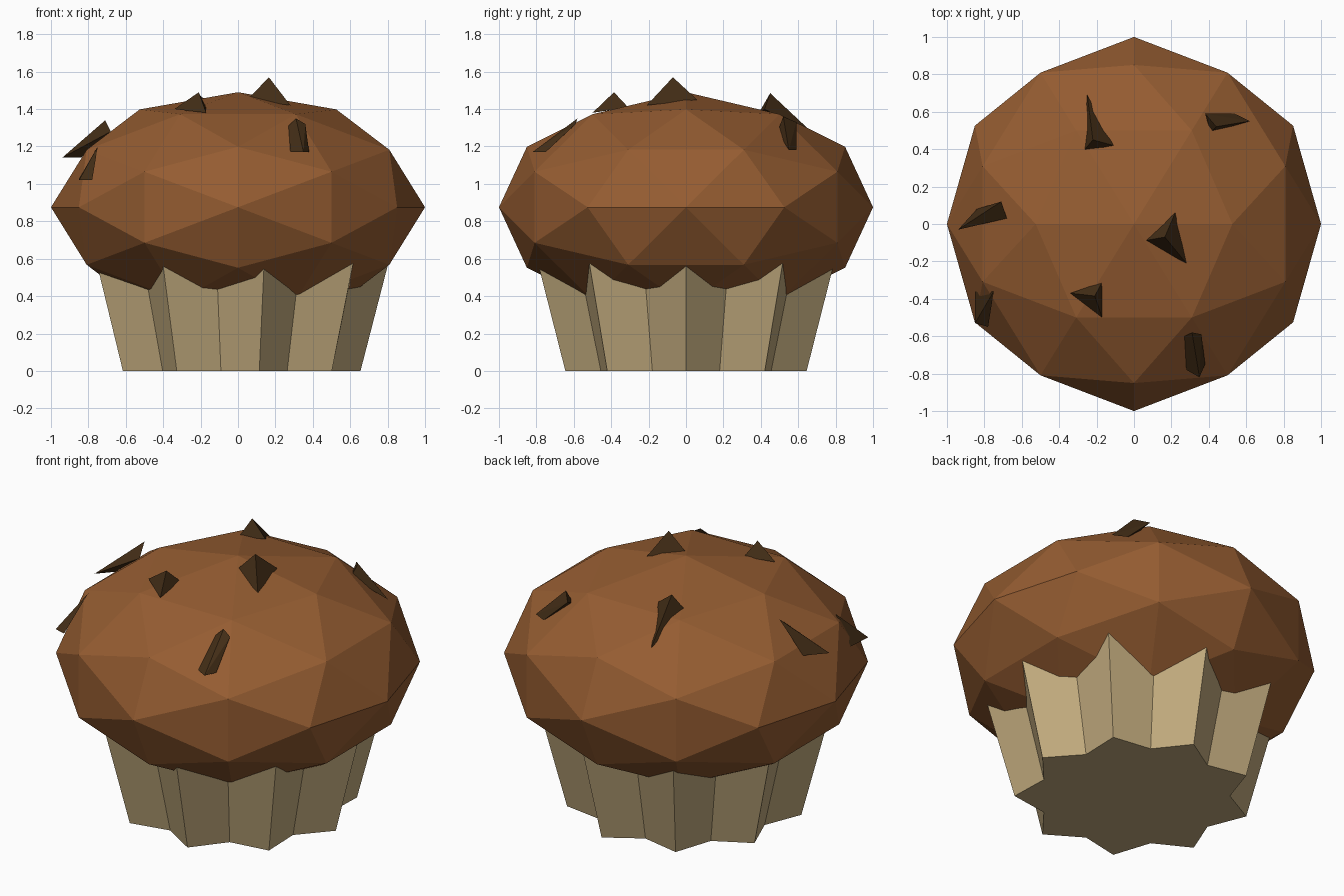
import bpy, bmesh
from math import cos, sin, pi
from mathutils import Vector

cube = bpy.data.objects.get("Cube")
if cube:
    bpy.data.objects.remove(cube, do_unlink=True)


def material(name, color):
    mat = bpy.data.materials.new(name)
    mat.use_nodes = True
    mat.diffuse_color = (*color, 1)
    mat.node_tree.nodes["Principled BSDF"].inputs["Base Color"].default_value = (*color, 1)
    return mat


def add_object(name, bm, mat):
    bmesh.ops.recalc_face_normals(bm, faces=bm.faces)
    mesh = bpy.data.meshes.new(name)
    bm.to_mesh(mesh)
    bm.free()
    mesh.materials.append(mat)
    obj = bpy.data.objects.new(name, mesh)
    bpy.context.collection.objects.link(obj)
    return obj


def hull(points):
    bm = bmesh.new()
    for p in points:
        bm.verts.new(p)
    result = bmesh.ops.convex_hull(bm, input=bm.verts)
    loose = {v for v in result["geom_interior"] if isinstance(v, bmesh.types.BMVert)}
    bmesh.ops.delete(bm, geom=list(loose), context="VERTS")
    return bm


crust = material("baked brown", (0.30, 0.108, 0.031))
paper = material("tan paper", (0.53, 0.40, 0.205))
chocolate = material("dark chocolate", (0.055, 0.026, 0.008))

# Muffin top: icosahedron split once into a faceted, squashed ball
golden = (1 + 5 ** 0.5) / 2
corners = []
for a in (-1, 1):
    for b in (-golden, golden):
        corners += [(b, a, 0), (0, b, a), (a, 0, b)]
bm = hull(corners)
bmesh.ops.subdivide_edges(bm, edges=bm.edges, cuts=1, use_grid_fill=True)
bmesh.ops.triangulate(bm, faces=bm.faces)
for v in bm.verts:
    v.co.normalize()
    v.co = Vector((v.co.x, v.co.y, v.co.z * 0.615 + 0.875))
add_object("muffin_top", bm, crust)

# Fluted paper cup: nine pleats flaring upwards, its rim tucked in the top
PLEATS = 9


def star_ring(bm, outer, inner, z):
    ring = []
    for i in range(PLEATS * 2):
        r = inner if i % 2 else outer
        t = pi * i / PLEATS
        ring.append(bm.verts.new((r * cos(t), r * sin(t), z)))
    return ring


bm = bmesh.new()
low = star_ring(bm, 0.655, 0.526, 0)
high = star_ring(bm, 0.81, 0.665, 0.6)
bm.faces.new(low)
for i in range(PLEATS * 2):
    j = (i + 1) % (PLEATS * 2)
    bm.faces.new((low[i], low[j], high[j], high[i]))
add_object("paper_cup", bm, paper)

# Chocolate chips: angular shards pressed into the crust
chips = {
    "back_chip": [(-.22, .45, 1.485), (-.27, .39, 1.38), (-.11, .42, 1.4),
                  (-.25, .69, 1.26), (-.22, .63, 1.29)],
    "back_left_chip": [(.41, .49, 1.28), (.44, .52, 1.36), (.38, .59, 1.33),
                       (.62, .55, 1.18), (.54, .59, 1.18)],
    "right_chip": [(-.94, -.03, 1.14), (-.71, .12, 1.34), (-.68, .03, 1.28),
                   (-.84, .08, 1.14)],
    "top_chip": [(.165, -.07, 1.57), (.05, -.09, 1.45), (.22, .06, 1.45),
                 (.28, -.21, 1.42)],
    "front_right_chip": [(-.21, -.385, 1.49), (-.34, -.37, 1.4), (-.17, -.31, 1.41),
                         (-.17, -.5, 1.38)],
    "front_left_chip": [(.27, -.6, 1.31), (.31, -.58, 1.35), (.36, -.59, 1.32),
                        (.38, -.75, 1.17), (.35, -.82, 1.17), (.28, -.78, 1.17)],
    "side_chip": [(-.85, -.53, 1.02), (-.78, -.55, 1.02), (-.75, -.36, 1.2),
                  (-.85, -.36, 1.03)],
}
for name, points in chips.items():
    add_object(name, hull(points), chocolate)
